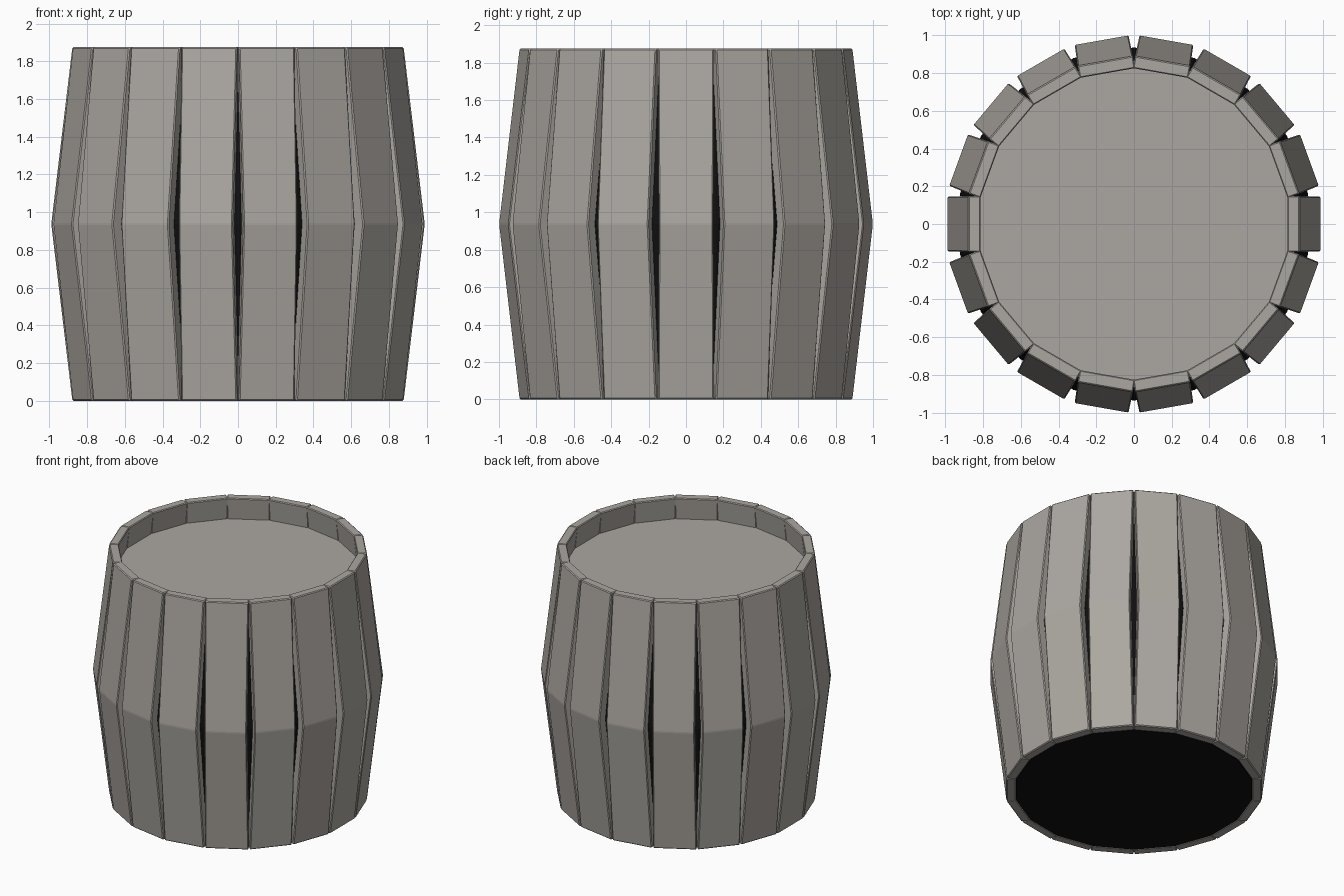
import bpy, bmesh, math

if "Cube" in bpy.data.objects:
    bpy.data.objects.remove(bpy.data.objects["Cube"])

N = 18                       # staves around the barrel
H = 1.875                    # barrel height
R_END, R_MID = 0.878, 0.99   # outer flat radius at the ends and at the belly
THICK = 0.066
LID_Z = 1.71


def material(name, rgb):
    m = bpy.data.materials.new(name)
    m.diffuse_color = (*rgb, 1.0)
    m.use_nodes = True
    m.node_tree.nodes["Principled BSDF"].inputs["Base Color"].default_value = m.diffuse_color
    return m


GREY = material("warm_grey_wood", (0.41, 0.385, 0.355))
BLACK = material("dark_inside", (0.005, 0.005, 0.005))


def outer_radius(z):
    return R_MID - (R_MID - R_END) * abs(z - H / 2) / (H / 2)


def loft(name, rings, mat):
    """Closed mesh joining equal-length rings of points from bottom to top."""
    bm = bmesh.new()
    loops = [[bm.verts.new(p) for p in ring] for ring in rings]
    n = len(loops[0])
    for a, b in zip(loops, loops[1:]):
        for i in range(n):
            j = (i + 1) % n
            bm.faces.new((a[i], a[j], b[j], b[i]))
    bm.faces.new(loops[0][::-1])
    bm.faces.new(loops[-1])
    bmesh.ops.recalc_face_normals(bm, faces=bm.faces)
    mesh = bpy.data.meshes.new(name)
    bm.to_mesh(mesh)
    bm.free()
    mesh.materials.append(mat)
    obj = bpy.data.objects.new(name, mesh)
    bpy.context.collection.objects.link(obj)
    return obj


def polygon(apothem, z):
    r = apothem / math.cos(math.pi / N)
    return [(r * math.cos((i + 0.5) * math.tau / N),
             r * math.sin((i + 0.5) * math.tau / N), z) for i in range(N)]


# Staves: bent planks with softened edges
for k in range(N):
    rings = []
    for z, half in ((0, 0.149), (H / 2, 0.145), (H, 0.149)):
        r = outer_radius(z)
        rings.append([(r - THICK, -half, z), (r, -half, z),
                      (r, half, z), (r - THICK, half, z)])
    stave = loft(f"stave_{k + 1:02d}", rings, GREY)
    stave.rotation_euler.z = k * math.tau / N
    bev = stave.modifiers.new("soft_edges", 'BEVEL')
    bev.width = 0.006
    bev.segments = 1
    bev.limit_method = 'ANGLE'
    bev.angle_limit = math.radians(10)

# Dark core seen through the gaps and from below
loft("dark_core", [polygon(outer_radius(z) - THICK - 0.002, z)
                   for z in (0, H / 2, LID_Z - 0.03)], BLACK)

# Recessed lid
loft("lid", [polygon(outer_radius(LID_Z) - THICK + 0.004, z)
             for z in (LID_Z - 0.03, LID_Z)], GREY)
